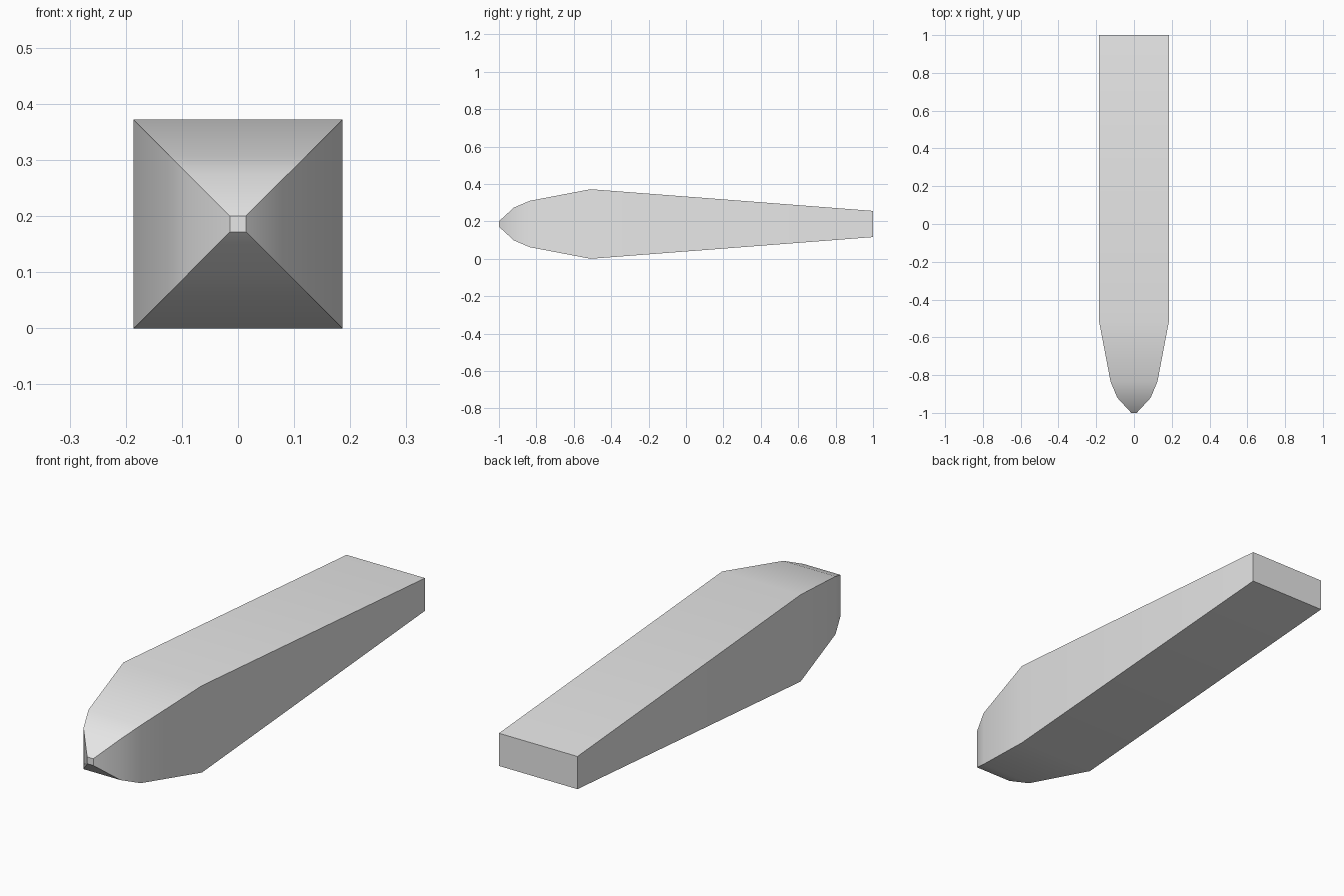
import bpy
import bmesh
from math import radians

# Remove the default cube
cube = bpy.data.objects.get("Cube")
if cube:
    bpy.data.objects.remove(cube, do_unlink=True)

# Plain grey material
grey = bpy.data.materials.new("light_grey")
grey.use_nodes = True
colour = (0.8, 0.8, 0.8, 1.0)
grey.diffuse_color = colour
grey.node_tree.nodes["Principled BSDF"].inputs["Base Color"].default_value = colour

# Rectangular sections from nose to tail: y, half width, half height
CENTRE_Z = 0.186
SECTIONS = [
    (-1.0, 0.0145, 0.0145),
    (-0.92, 0.088, 0.088),
    (-0.835, 0.124, 0.124),
    (-0.51, 0.186, 0.186),
    (1.0, 0.186, 0.07),
]
CORNERS = [(-1, -1), (1, -1), (1, 1), (-1, 1)]

# Tapered body: skin the sections and cap both ends
bm = bmesh.new()
rings = [[bm.verts.new((sx * w, y, CENTRE_Z + sz * h)) for sx, sz in CORNERS]
         for y, w, h in SECTIONS]
for a, b in zip(rings, rings[1:]):
    for i in range(4):
        j = (i + 1) % 4
        bm.faces.new((a[i], a[j], b[j], b[i]))
bm.faces.new(rings[0])
bm.faces.new(rings[-1])
bmesh.ops.recalc_face_normals(bm, faces=bm.faces)

mesh = bpy.data.meshes.new("tapered_body")
bm.to_mesh(mesh)
bm.free()
mesh.materials.append(grey)
body = bpy.data.objects.new("tapered_body", mesh)
bpy.context.collection.objects.link(body)

# Smooth along the length, crisp along the corners
bpy.ops.object.select_all(action="DESELECT")
body.select_set(True)
bpy.context.view_layer.objects.active = body
bpy.ops.object.shade_smooth_by_angle(angle=radians(30))
